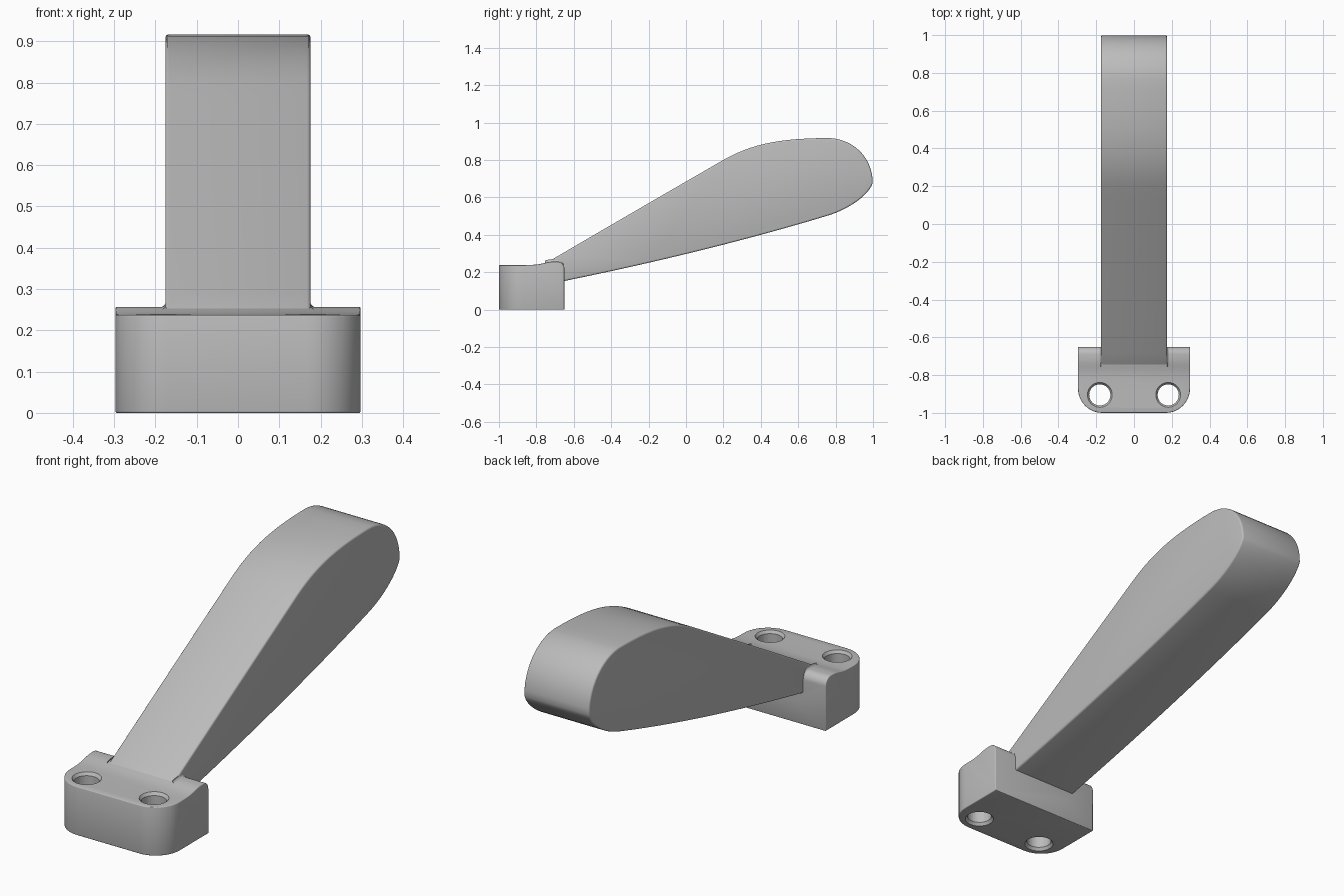
import bpy, bmesh, math
from mathutils import Vector
from mathutils.geometry import interpolate_bezier

cube = bpy.data.objects.get("Cube")
if cube:
    bpy.data.objects.remove(cube)

grey = bpy.data.materials.new("plain grey")
grey.use_nodes = True
colour = (0.5, 0.5, 0.5, 1)
grey.diffuse_color = colour
grey.node_tree.nodes["Principled BSDF"].inputs["Base Color"].default_value = colour


def make_object(name, bm):
    bmesh.ops.recalc_face_normals(bm, faces=bm.faces)
    mesh = bpy.data.meshes.new(name)
    bm.to_mesh(mesh)
    bm.free()
    obj = bpy.data.objects.new(name, mesh)
    bpy.context.collection.objects.link(obj)
    mesh.materials.append(grey)
    return obj


def prism(name, points, offset):
    """Extrude a closed outline by the offset vector."""
    bm = bmesh.new()
    face = bm.faces.new([bm.verts.new(p) for p in points])
    out = bmesh.ops.extrude_face_region(bm, geom=[face])
    verts = [g for g in out["geom"] if isinstance(g, bmesh.types.BMVert)]
    bmesh.ops.translate(bm, verts=verts, vec=offset)
    return make_object(name, bm)


def side_prism(name, outline, half):
    return prism(name, [(-half, y, z) for y, z in outline], (2 * half, 0, 0))


def bezier_chain(*knots, steps=14):
    """Join cubic pieces; knots are point, handle, handle, point, ..."""
    pts = []
    for i in range(0, len(knots) - 1, 3):
        piece = interpolate_bezier(*[Vector((*k, 0)) for k in knots[i:i + 4]], steps)
        pts += [(p.x, p.y) for p in piece[(1 if pts else 0):]]
    return pts


def arc(cx, cy, r, start, end, steps=12):
    angles = [math.radians(start + (end - start) * i / steps) for i in range(steps + 1)]
    return [(cx + r * math.cos(a), cy + r * math.sin(a)) for a in angles]


def boolean(obj, cutter, operation):
    mod = obj.modifiers.new("cut", "BOOLEAN")
    mod.object, mod.operation, mod.solver = cutter, operation, "EXACT"
    cutter.hide_render = True
    cutter.hide_set(True)


def bevel(obj, width):
    mod = obj.modifiers.new("soft edges", "BEVEL")
    mod.width, mod.segments = width, 3
    mod.limit_method, mod.angle_limit = "ANGLE", math.radians(35)


def finish(obj):
    """Apply the modifiers and smooth all but sharp edges."""
    bpy.context.view_layer.update()
    graph = bpy.context.evaluated_depsgraph_get()
    obj.data = bpy.data.meshes.new_from_object(obj.evaluated_get(graph))
    obj.modifiers.clear()
    bpy.ops.object.select_all(action="DESELECT")
    obj.select_set(True)
    bpy.context.view_layer.objects.active = obj
    bpy.ops.object.shade_smooth_by_angle(angle=math.radians(35))


# Handle: swelling lever with a rounded end
outline = bezier_chain(
    (-0.755, 0.245), (-0.44, 0.43), (-0.12, 0.615), (0.2, 0.8),
    (0.35, 0.885), (0.5, 0.917), (0.77, 0.917),
    (0.91, 0.907), (1.0, 0.8), (0.998, 0.675),
    (0.975, 0.61), (0.87, 0.535), (0.75, 0.5),
    (0.32, 0.37), (-0.16, 0.253), (-0.64, 0.155))
outline += [(-0.7, 0.145), (-0.755, 0.2)]
handle = side_prism("handle", outline, 0.176)
bevel(handle, 0.009)
finish(handle)

# Mounting block: rounded plan trimmed by a side profile
W, R = 0.297, 0.13
plan = arc(W - R, -1 + R, R, 0, -90) + arc(R - W, -1 + R, R, -90, -180)
plan += [(-W, -0.65), (W, -0.65)]
block = prism("mounting_block", [(x, y, 0) for x, y in plan], (0, 0, 0.35))
top = bezier_chain((-1.1, 0.237), (-1, 0.237), (-0.9, 0.237), (-0.83, 0.239),
                   (-0.76, 0.241), (-0.75, 0.257), (-0.7, 0.257))
top += arc(-0.69, 0.217, 0.04, 90, 0)
trim = side_prism("block_trim", top + [(-0.65, -0.1), (-1.1, -0.1)], 0.4)
boolean(block, trim, "INTERSECT")
bevel(block, 0.009)
finish(block)

# Screw holes with countersunk rims at both ends
rings = [(0.07, -0.01), (0.066, 0), (0.056, 0.014),
         (0.056, 0.224), (0.066, 0.238), (0.07, 0.248)]
for side in (-1, 1):
    bm = bmesh.new()
    loops = []
    for r, z in rings:
        circle = arc(side * 0.181, -0.905, r, 0, 360, 40)[:-1]
        loops.append([bm.verts.new((x, y, z)) for x, y in circle])
    for a, b in zip(loops, loops[1:]):
        for i in range(len(a)):
            bm.faces.new((a[i - 1], a[i], b[i], b[i - 1]))
    bm.faces.new(loops[0])
    bm.faces.new(loops[-1])
    boolean(block, make_object("hole_cutter", bm), "DIFFERENCE")
finish(block)

# Small coves where the handle sides meet the block
path = [(y, z) for y, z in top if -0.755 < y < -0.655]
F = 0.014
section = arc(F, F, F, 180, 270, 5)
bm = bmesh.new()
for side in (-1, 1):
    rows = [[bm.verts.new((side * (0.175 + dx), y, z + dz - 0.001)) for dx, dz in section]
            for y, z in path]
    for a, b in zip(rows, rows[1:]):
        for i in range(len(section) - 1):
            bm.faces.new((a[i], a[i + 1], b[i + 1], b[i]))
cove = make_object("joint_cove", bm)
# Open strips: turn every face upward
bm = bmesh.new()
bm.from_mesh(cove.data)
for f in bm.faces:
    f.normal_update()
    if f.normal.z < 0:
        f.normal_flip()
bm.to_mesh(cove.data)
bm.free()
finish(cove)

# Remove the used cutters
for obj in list(bpy.data.objects):
    if obj.name.startswith(("hole_cutter", "block_trim")):
        bpy.data.objects.remove(obj)
